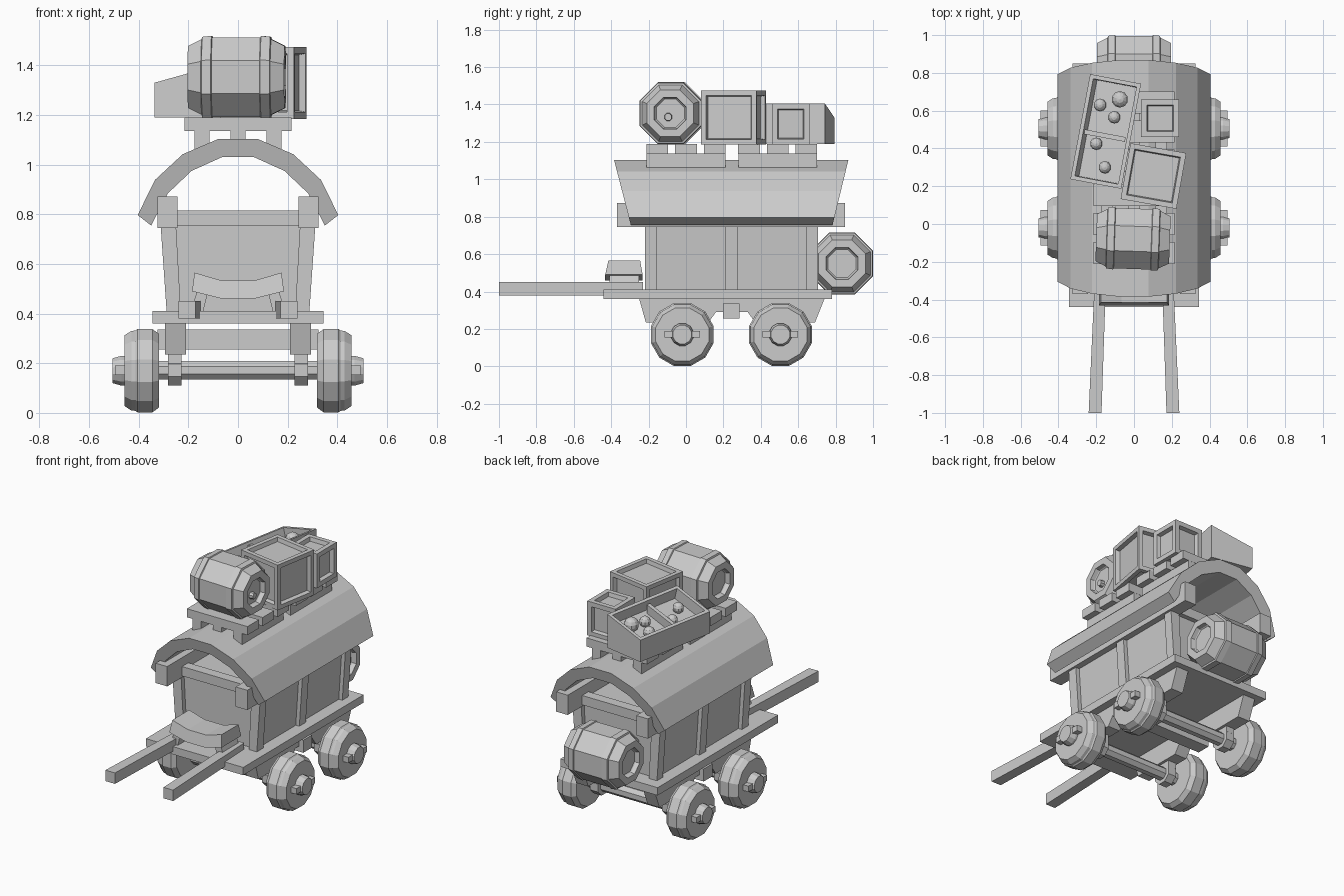
import bpy, bmesh, math
from mathutils import Vector, Matrix

if "Cube" in bpy.data.objects:
    bpy.data.objects.remove(bpy.data.objects["Cube"])


def finish(name, bm, loc=(0, 0, 0), rz=0):
    bmesh.ops.recalc_face_normals(bm, faces=bm.faces[:])
    me = bpy.data.meshes.new(name)
    bm.to_mesh(me)
    bm.free()
    ob = bpy.data.objects.new(name, me)
    ob.location = loc
    ob.rotation_euler[2] = math.radians(rz)
    bpy.context.collection.objects.link(ob)
    return ob


def loft(bm, rings):
    vs = [[bm.verts.new(p) for p in r] for r in rings]
    n = len(vs[0])
    for a, b in zip(vs, vs[1:]):
        for i in range(n):
            bm.faces.new((a[i], a[(i + 1) % n], b[(i + 1) % n], b[i]))
    bm.faces.new(vs[0])
    bm.faces.new(vs[-1])


def box(name, x0, x1, y0, y1, z0, z1, **kw):
    bm = bmesh.new()
    loft(bm, [[(x0, y0, z), (x1, y0, z), (x1, y1, z), (x0, y1, z)] for z in (z0, z1)])
    return finish(name, bm, **kw)


def prism_y(name, pts, y0, y1, slope=0):
    """Extrude an (x, z) profile along y; slope spreads the ends with height."""
    bm = bmesh.new()
    loft(bm, [[(x, y0 - slope * z, z) for x, z in pts],
              [(x, y1 + slope * z, z) for x, z in pts]])
    return finish(name, bm)


def prism_x(name, pts, x0, x1):
    bm = bmesh.new()
    loft(bm, [[(x, y, z) for y, z in pts] for x in (x0, x1)])
    return finish(name, bm)


def lathe(name, prof, n, loc, rz=0):
    """Revolve (x, apothem) rings about the x axis with a flat side up."""
    bm = bmesh.new()
    k = 1 / math.cos(math.pi / n)
    loft(bm, [[(x, r * k * math.cos((i + .5) * math.tau / n),
                r * k * math.sin((i + .5) * math.tau / n)) for i in range(n)]
              for x, r in prof])
    return finish(name, bm, loc, rz)


def crate(name, size, height, border, loc, rz):
    bm = bmesh.new()
    bmesh.ops.create_cube(bm, size=1, matrix=Matrix.Translation((0, 0, height / 2))
                          @ Matrix.Diagonal((size, size, height, 1)))
    faces = bm.faces[:]
    bmesh.ops.inset_individual(bm, faces=faces, thickness=border)
    bmesh.ops.inset_individual(bm, faces=faces, thickness=.008, depth=-.025)
    finish(name, bm, loc, rz)


def barrel(name, loc, rz=0):
    half = [(.165, .075), (.17, .08), (.195, .085), (.195, .125), (.14, .152), (.137, .162),
            (.10, .166), (.097, .16)]
    prof = [(-x, r) for x, r in half] + [(x, r) for x, r in reversed(half)]
    lathe(name, prof, 8, loc, rz)


# Wheels, hubs, pins and axles
wheel = [(.318, .03), (.318, .148), (.345, .168), (.405, .168), (.412, .162),
         (.43, .160), (.458, .142), (.458, .06), (.47, .06), (.505, .05)]
for y in (-.02, .505):
    for s in (-1, 1):
        lathe("wheel", [(s * x, r) for x, r in wheel], 12, (0, y, .17))
        box("wheel_pin", s * .45, s * .495, y - .095, y + .095, .153, .19)
        lathe("axle_collar", [(s * .227, .061), (s * .283, .061)], 8, (0, y, .172))
        box("axle_block", s * .227, s * .283, y - .06, y + .06, .17, .25)
    lathe("axle", [(-.33, .038), (.33, .038)], 8, (0, y, .172))

# Chassis
beam = [(-.25, .36), (-.215, .235), (.12, .235), (.16, .29), (.33, .29),
        (.37, .235), (.69, .235), (.74, .36)]
for s in (-1, 1):
    prism_x("chassis_beam", beam, s * .21, s * .295)
box("cross_beam", -.325, .325, .197, .285, .255, .335)
box("platform", -.345, .345, -.44, .78, .36, .41)

# Cabin walls, leaning posts and top beams
prism_y("cabin_walls", [(-.262, .4), (.262, .4), (.288, .79), (-.288, .79)], -.19, .675)
for s in (-1, 1):
    post = [(s * .23, .4), (s * .287, .4), (s * .312, .76), (s * .25, .76)]
    for y0, y1 in ((-.22, -.155), (.21, .275), (.645, .705)):
        prism_y("cabin_post", post, y0, y1)
    box("roof_beam", s * .243, s * .325, -.37, .85, .745, .872)
for y in (-.188, .673):
    box("cross_bar", -.25, .25, y - .032, y + .032, .755, .815)

# Arched roof with slanted ends
outer = [(-.404, .797), (-.335, .938), (-.223, 1.042), (-.078, 1.104)]
inner = [(-.35, .755), (-.282, .885), (-.187, .975), (-.065, 1.03)]
outer += [(-x, z) for x, z in reversed(outer)]
inner += [(-x, z) for x, z in reversed(inner)]
bm = bmesh.new()
grid = [[bm.verts.new((x, (-.1 - .258 * z) if e == 0 else (.6 + .243 * z), z)) for x, z in p]
        for p in (outer, inner) for e in (0, 1)]
o0, o1, i0, i1 = grid
for a, b in ((o0, o1), (i0, i1), (o0, i0), (o1, i1)):
    for j in range(7):
        bm.faces.new((a[j], a[j + 1], b[j + 1], b[j]))
for j in (0, 7):
    bm.faces.new((o0[j], o1[j], i1[j], i0[j]))
finish("roof", bm)

# Two pallets on the roof
for yc in (0, .49):
    for x in (-.145, 0, .145):
        box("pallet_rail", x - .03, x + .03, yc - .21, yc + .21, 1.03, 1.137)
    for x in (-.145, .145):
        box("pallet_side_rail", x - .03, x + .03, yc - .21, yc + .21, 1.075, 1.137)
    for dy in (-.153, 0, .153):
        box("pallet_slat", -.215, .215, yc + dy - .058, yc + dy + .058, 1.135, 1.19)

# Barrels
barrel("roof_barrel", (-.005, -.078, 1.353), -2)
lathe("barrel_tap", [(.15, .022), (.19, .018)], 8, (-.005, -.095, 1.333))
barrel("rear_barrel", (0, .834, .55))

# Crates
crate("large_crate", .30, .29, .038, (.103, .254, 1.185), -10)
crate("small_crate", .20, .22, .042, (.138, .56, 1.185), 0)

# Slanted produce tray with divider and fruit
bm = bmesh.new()
prof = [(-.137, 0), (.137, 0), (.137, .215), (-.137, .14)]
loft(bm, [[(x, y, z) for x, z in prof] for y in (-.283, .283)])
bmesh.ops.recalc_face_normals(bm, faces=bm.faces[:])
top = max(bm.faces, key=lambda f: f.normal.z)
bmesh.ops.inset_individual(bm, faces=[top], thickness=.03)
bmesh.ops.inset_individual(bm, faces=[top], thickness=.004, depth=-.07)
loft(bm, [[(-.11, y, .08), (.11, y, .12), (.11, y, .19), (-.11, y, .13)] for y in (-.035, -.01)])
finish("produce_tray", bm, (-.15, .49, 1.19), -10.7)
for x, y, r in ((-.18, .63, .035), (-.075, .66, .045), (-.105, .565, .034),
                (-.2, .425, .034), (-.155, .30, .034)):
    lx = (x + .15) * .98 - (y - .49) * .186
    bm = bmesh.new()
    bmesh.ops.create_uvsphere(bm, u_segments=10, v_segments=7, radius=r)
    finish("fruit", bm, (x, y, 1.30 + .27 * lx + r * .6))

# Pulling shafts
for s in (-1, 1):
    bm = bmesh.new()
    loft(bm, [[(s * a, y, .38), (s * b, y, .38), (s * b, y, .45), (s * a, y, .45)]
              for a, b, y in ((.172, .24, -1), (.146, .205, -.23))])
    finish("shaft", bm)
    prism_y("seat_support", [(s * .14, .41), (s * .19, .41), (s * .165, .49), (s * .12, .49)],
            -.41, -.25)

# Curved driver seat, narrower at the top
low = [(-.185, .49), (-.065, .46), (.065, .46), (.185, .49)]
high = [(.175, .565), (.065, .533), (-.065, .533), (-.175, .565)]
bm = bmesh.new()
loft(bm, [[(x, -.432, z) for x, z in low] + [(x, -.415, z) for x, z in high],
          [(x, -.232, z) for x, z in low] + [(x, -.245, z) for x, z in high]])
finish("seat", bm)
